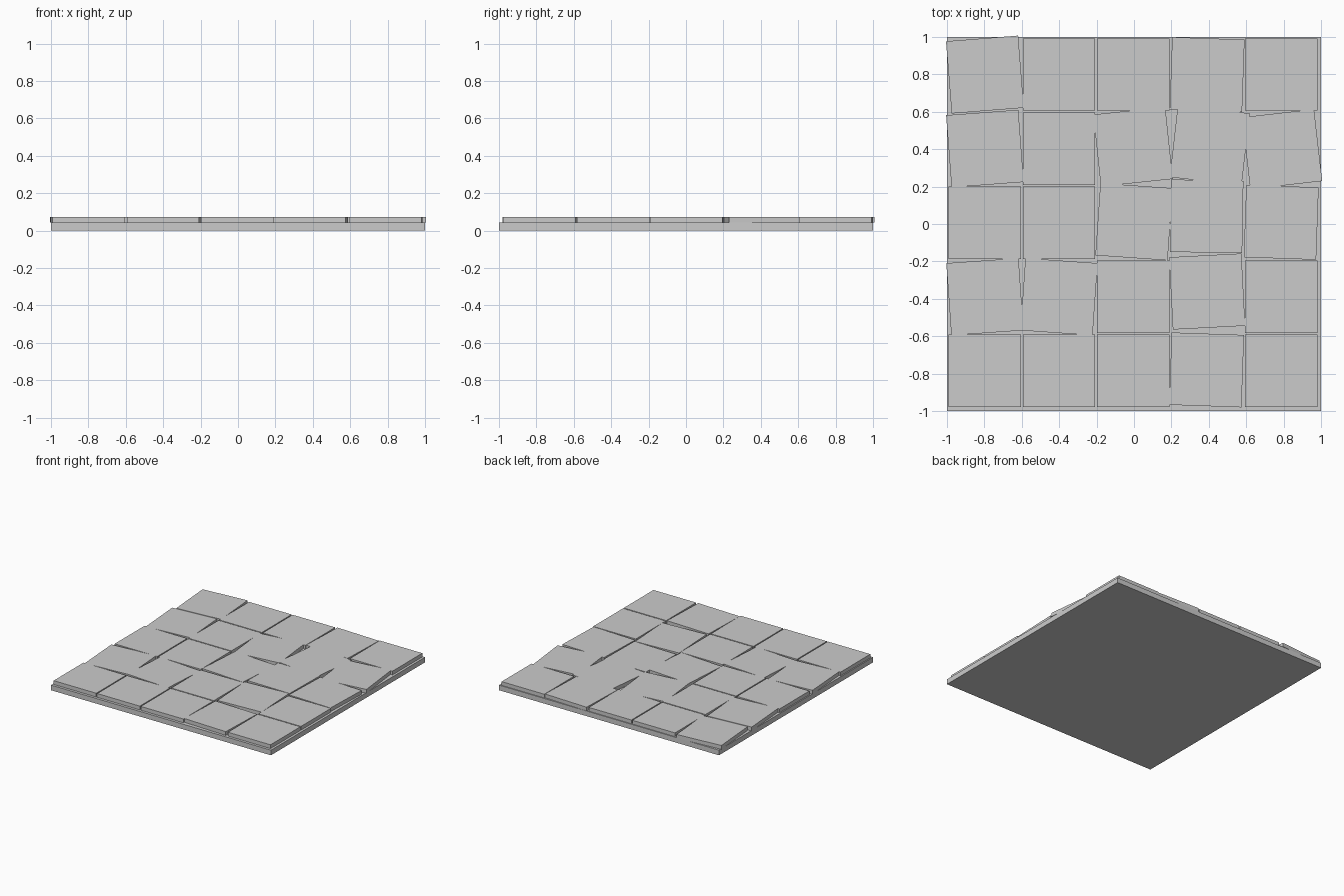
import bpy, bmesh
from math import radians
from mathutils import Matrix

if "Cube" in bpy.data.objects:
    bpy.data.objects.remove(bpy.data.objects["Cube"])


def box(name, center, size, angle=0.0):
    mesh = bpy.data.meshes.new(name)
    bm = bmesh.new()
    bmesh.ops.create_cube(bm, size=1.0, matrix=Matrix.Diagonal((*size, 1.0)))
    bm.to_mesh(mesh)
    bm.free()
    obj = bpy.data.objects.new(name, mesh)
    obj.location = center
    obj.rotation_euler.z = radians(angle)
    bpy.context.collection.objects.link(obj)
    return obj


# Base slab
BASE_H, TOP = 0.042, 0.073
box("base_slab", (0, 0, BASE_H / 2), (2, 2, BASE_H))

# Paving tiles on a 5 x 5 grid; a few are twisted or nudged out of line
PITCH, SIDE = 0.396, 0.387
X0, Y0 = -0.797, -0.785
# (row from front, column): (angle, dx, dy)
loose = {
    (0, 3): (-2, -0.003, 0.005),
    (1, 0): (4, 0, 0), (1, 1): (-4, 0, 0), (1, 3): (3, 0, 0.028),
    (2, 2): (-4, 0.005, 0.005), (2, 3): (-1, -0.003, 0.034), (2, 4): (-2, 0, 0.002),
    (3, 0): (4.3, 0, 0), (3, 2): (6, 0, 0.01), (3, 3): (-6.5, 0.014, 0.018),
    (3, 4): (6.5, 0.005, -0.003),
    (4, 0): (4.5, 0, 0), (4, 3): (-2, 0, 0),
}
for row in range(5):
    for col in range(5):
        angle, dx, dy = loose.get((row, col), (0, 0, 0))
        box(f"tile_{row}_{col}",
            (X0 + col * PITCH + dx, Y0 + row * PITCH + dy, (BASE_H + TOP) / 2),
            (SIDE, SIDE, TOP - BASE_H), angle)
